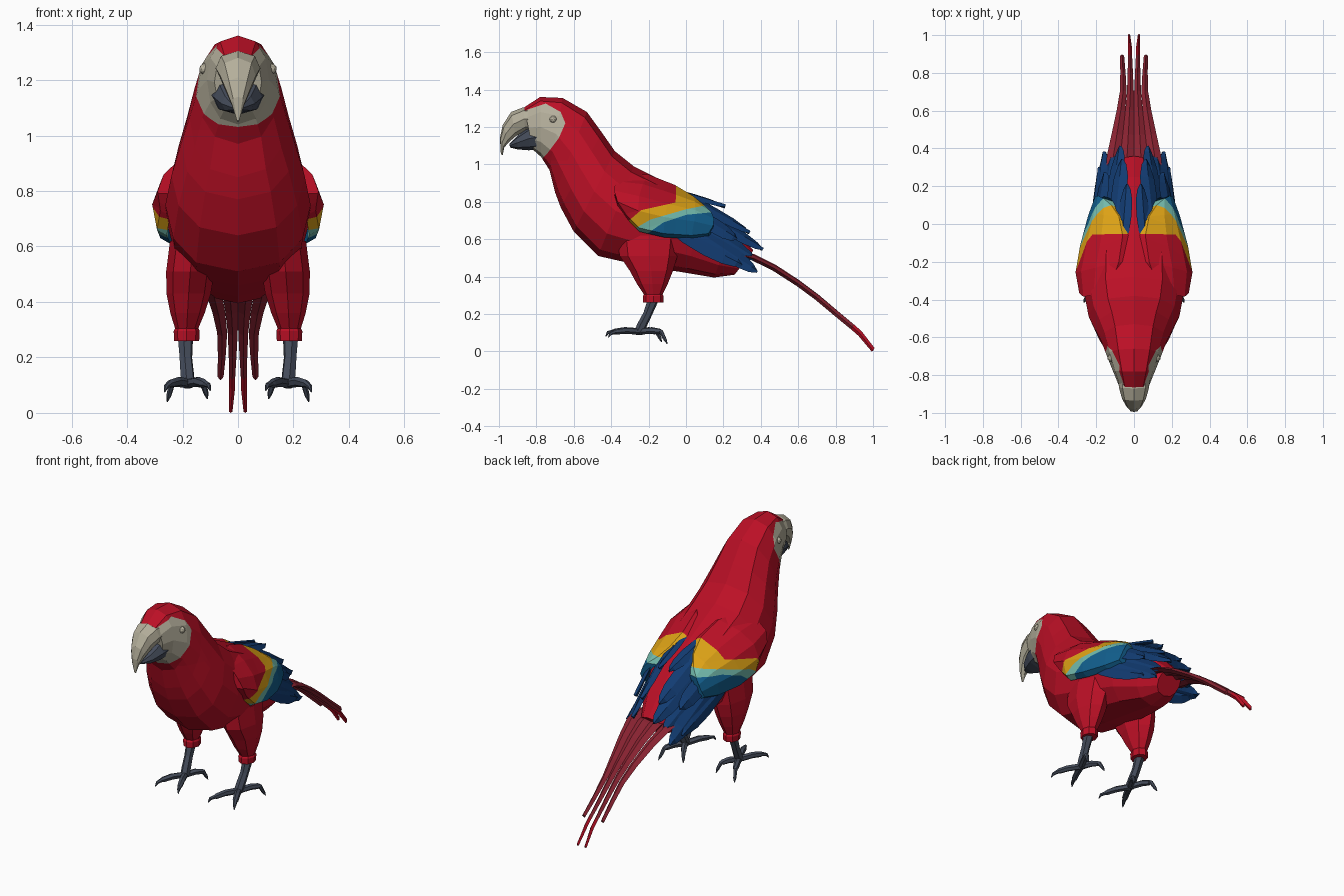
import bpy, bmesh, math
from mathutils import Vector as V

cube = bpy.data.objects.get("Cube")
if cube:
    bpy.data.objects.remove(cube, do_unlink=True)


def material(name, rgb):
    m = bpy.data.materials.new(name)
    m.use_nodes = True
    m.diffuse_color = (*rgb, 1)
    m.node_tree.nodes["Principled BSDF"].inputs["Base Color"].default_value = (*rgb, 1)
    return m


RED = material("scarlet", (.5, .005, .019))
MAROON = material("dull_maroon", (.26, .017, .032))
CREAM = material("bone_cream", (.46, .43, .33))
SLATE = material("slate_grey", (.058, .071, .102))
YELLOW = material("golden_yellow", (.72, .36, .008))
AQUA = material("pale_aqua", (.17, .49, .41))
BLUE = material("mid_blue", (.006, .115, .27))
NAVY = material("deep_blue", (.006, .045, .17))


def finish(name, bm, mats):
    bmesh.ops.recalc_face_normals(bm, faces=bm.faces)
    me = bpy.data.meshes.new(name)
    bm.to_mesh(me)
    bm.free()
    for m in mats:
        me.materials.append(m)
    ob = bpy.data.objects.new(name, me)
    bpy.context.scene.collection.objects.link(ob)
    return ob


def loft(rings, side=1):
    """Skin closed rings of points and cap both ends."""
    bm = bmesh.new()
    rows = [[bm.verts.new((p[0] * side, p[1], p[2])) for p in r] for r in rings]
    n = len(rows[0])
    for a, b in zip(rows, rows[1:]):
        for i in range(n):
            j = (i + 1) % n
            bm.faces.new((a[i], a[j], b[j], b[i]))
    bm.faces.new(rows[0])
    bm.faces.new(rows[-1])
    return bm


def hoop(top, bottom, w, n=12, power=.8):
    """Ring in a tilted plane, from a top and a bottom point on the centre line."""
    a, b = V((0, *top)), V((0, *bottom))
    pts = []
    for i in range(n):
        t = math.tau * i / n
        s = math.sin(t)
        p = (a + b) / 2 + (a - b) / 2 * math.cos(t)
        pts.append(p + V((math.copysign(abs(s) ** power, s) * w, 0, 0)))
    return pts


def tube(path, n=6):
    """Rings round a path of (point, radius)."""
    rings = []
    for i, (p, r) in enumerate(path):
        d = (V(path[min(i + 1, len(path) - 1)][0]) - V(path[max(i - 1, 0)][0])).normalized()
        u = d.cross(V((1, .3, .2))).normalized()
        w = d.cross(u)
        rings.append([V(p) + r * (u * math.cos(math.tau * k / n) + w * math.sin(math.tau * k / n))
                      for k in range(n)])
    return rings


def paint(bm, poly, index, near=lambda c: True):
    """Cut a convex side-view outline into the mesh and colour the faces inside."""
    edges = list(zip(poly, poly[1:] + poly[:1]))
    for a, b in edges:
        faces = [f for f in bm.faces if near(f.calc_center_median())]
        geom = list({v for f in faces for v in f.verts}) + \
            list({e for f in faces for e in f.edges}) + faces
        bmesh.ops.bisect_plane(bm, geom=geom, dist=1e-5, plane_co=(0, *a),
                               plane_no=(0, b[1] - a[1], a[0] - b[0]))
    for f in bm.faces:
        c = f.calc_center_median()
        if near(c) and all((b[0] - a[0]) * (c.z - a[1]) - (b[1] - a[1]) * (c.y - a[0]) <= 1e-5
                           for a, b in edges):
            f.material_index = index


# Body and head in one skin, with the bare face patch
body = loft([hoop(*r) for r in [
    ((-.865, 1.305), (-.82, 1.08), .085),
    ((-.78, 1.36), (-.775, 1.04), .112),
    ((-.66, 1.355), (-.73, .97), .145),
    ((-.53, 1.28), (-.70, .85), .175),
    ((-.45, 1.17), (-.67, .77), .205),
    ((-.38, 1.07), (-.60, .64), .24),
    ((-.28, .99), (-.47, .51), .262),
    ((-.05, .875), (-.25, .46), .252),
    ((.10, .78), (0, .42), .2),
    ((.25, .66), (.15, .395), .14),
    ((.36, .54), (.26, .41), .075)]])
paint(body, [(-.90, 1.02), (-.90, 1.27), (-.84, 1.295), (-.75, 1.325), (-.67, 1.28),
             (-.645, 1.22), (-.68, 1.14), (-.74, 1.06), (-.78, 1.02)], 1,
      lambda c: c.y < -.55 and c.z > .9)
finish("body", body, [RED, CREAM])

# Beak
finish("upper_beak", loft([hoop(*r, n=8) for r in [
    ((-.80, 1.30), (-.78, 1.19), .084),
    ((-.87, 1.305), (-.86, 1.18), .08),
    ((-.935, 1.28), (-.91, 1.15), .064),
    ((-.98, 1.21), (-.945, 1.12), .043),
    ((-.995, 1.14), (-.972, 1.09), .023),
    ((-.99, 1.055), (-.98, 1.05), .004)]]), [CREAM])
finish("lower_beak", loft([hoop(*r, n=8) for r in [
    ((-.76, 1.22), (-.78, 1.08), .1),
    ((-.84, 1.20), (-.84, 1.075), .087),
    ((-.905, 1.15), (-.90, 1.08), .06),
    ((-.945, 1.11), (-.94, 1.09), .02)]]), [SLATE])


def curve3(top, mid, bottom):
    """Five points on an arc through three points."""
    a, m, b = V(top), V(mid), V(bottom)
    c = 2 * m - (a + b) / 2
    return [a * (1 - u) ** 2 + c * 2 * u * (1 - u) + b * u * u for u in (0, .25, .5, .75, 1)]


WING = [((.13, -.34, .95), (.268, -.385, .86), (.28, -.32, .73)),
        ((.08, -.20, .945), (.28, -.25, .83), (.292, -.25, .66)),
        ((.06, -.06, .89), (.25, -.10, .79), (.28, -.12, .63)),
        ((.08, .04, .83), (.215, .05, .755), (.245, .03, .62)),
        ((.12, .10, .78), (.19, .15, .71), (.21, .12, .63))]

# Flight feathers: root, tip, half width, facing direction
FEATHERS = [((.06, -.12, .875), (.035, .21, .775), .038, (.4, 0, .9)),
            ((.10, -.04, .85), (.06, .34, .635), .05, (.5, 0, .85)),
            ((.13, .0, .79), (.07, .41, .545), .052, (.6, 0, .8)),
            ((.17, .0, .73), (.11, .37, .49), .055, (.7, 0, .7)),
            ((.20, -.02, .69), (.155, .38, .425), .055, (.8, 0, .6)),
            ((.225, -.08, .655), (.18, .30, .46), .05, (.9, 0, .4)),
            ((.185, .03, .745), (.15, .27, .60), .05, (.75, 0, .65))]


def feather(root, tip, hw, facing):
    a, b = V(root), V(tip)
    d = (b - a).normalized()
    w = d.cross(V(facing)).normalized()
    n = w.cross(d)
    rings = []
    for t, k in ((0, .4), (.2, .8), (.5, 1), (.75, .9), (.92, .55), (1, .12)):
        p = a.lerp(b, t)
        rings.append([p + w * hw * k, p + n * .012, p - w * hw * k, p - n * .012])
    return rings


# Tail feathers: (y, z, spacing, half width) along the fan
TAIL = [(.25, .53, .037, .037), (.36, .505, .036, .036), (.47, .45, .03, .03),
        (.60, .365, .023, .023), (.70, .29, .019, .018), (.80, .205, .0195, .014),
        (.89, .13, .021, .011)]

# Toes: sideways and forward reach from the ankle, claw drop
TOES = {"front_inner": (-.08, -.18, .08), "front_outer": (.085, -.165, .075),
        "rear_inner": (-.07, .12, .05), "rear_outer": (.075, .15, .04)}

for side, label in ((1, "left"), (-1, "right")):
    # Eye
    eye = bmesh.new()
    bmesh.ops.create_icosphere(eye, subdivisions=2, radius=.02)
    bmesh.ops.translate(eye, verts=eye.verts, vec=(.12 * side, -.71, 1.24))
    finish(label + "_eye", eye, [CREAM])

    # Wing shell with colour bands
    rings = []
    for s in WING:
        outer = curve3(*s)
        rings.append(outer + [p - V((.035, 0, .02)) for p in reversed(outer)])
    wing = loft(rings, side)
    paint(wing, [(-.34, .67), (-.24, .755), (-.06, .795), (.4, .8), (.4, .5), (-.34, .5)], 1)
    paint(wing, [(-.06, .5), (-.05, 1.1), (.4, 1.1), (.4, .5)], 1)
    paint(wing, [(-.31, .635), (-.19, .705), (0, .76), (.4, .84), (.4, .5), (-.31, .5)], 2)
    paint(wing, [(-.22, .62), (-.12, .69), (0, .73), (.4, .77), (.4, .5), (-.22, .5)], 3)
    finish(label + "_wing", wing, [RED, YELLOW, AQUA, BLUE])

    for i, f in enumerate(FEATHERS):
        finish(f"{label}_flight_feather_{i + 1}", loft(feather(*f), side), [NAVY])

    # Tail, a long inner and a shorter outer feather
    for name, k in (("inner", 1), ("outer", 3)):
        path = list(TAIL)
        if k == 1:
            path += [(.93, .095, .021, .011), (1.0, .004, .026, .006)]
        rings = []
        for y, z, x, w in path:
            c = V((x * k, y, z - .006 * (k - 1) * (.9 - y)))
            rings.append([c + V((-w, 0, 0)), c + V((0, .008, .014)),
                          c + V((w, 0, 0)), c + V((0, -.008, -.012))])
        rings[-1] = [V((p.x, p.y, max(p.z, 0))) for p in rings[-1]]
        tail = loft(rings, side)
        for f in tail.faces:
            f.material_index = int(f.calc_center_median().y > .9)
        finish(f"{label}_{name}_tail_feather", tail, [MAROON, RED])

    # Thigh with a cuff
    rings = []
    for z, x, y, rx, ry in ((.62, .16, -.2, .085, .17), (.51, .172, -.2, .087, .155),
                            (.43, .178, -.185, .08, .115), (.36, .182, -.18, .062, .082),
                            (.305, .185, -.175, .042, .05), (.295, .185, -.175, .047, .056),
                            (.26, .185, -.175, .045, .054)):
        rings.append([(x + rx * math.cos(math.tau * k / 8), y + ry * math.sin(math.tau * k / 8), z)
                      for k in range(8)])
    finish(label + "_thigh", loft(rings, side), [RED])

    # Shank and toes
    ankle = V((.18, -.25, .108))
    finish(label + "_shank", loft(tube([((.19, -.17, .29), .03), ((.188, -.205, .2), .024),
                                        ((.183, -.235, .14), .026), (ankle, .026)]), side), [SLATE])
    for name, (dx, dy, drop) in TOES.items():
        reach = lambda t, z: (ankle.x + dx * t, ankle.y + dy * t, z)
        finish(f"{label}_{name}_toe", loft(tube([
            (reach(-.1, .105), .018), (reach(.45, .112), .018), (reach(.72, .106), .016),
            (reach(.78, .105), .012), (reach(.93, drop + .02), .009), (reach(1, drop), .002)]),
            side), [SLATE])
